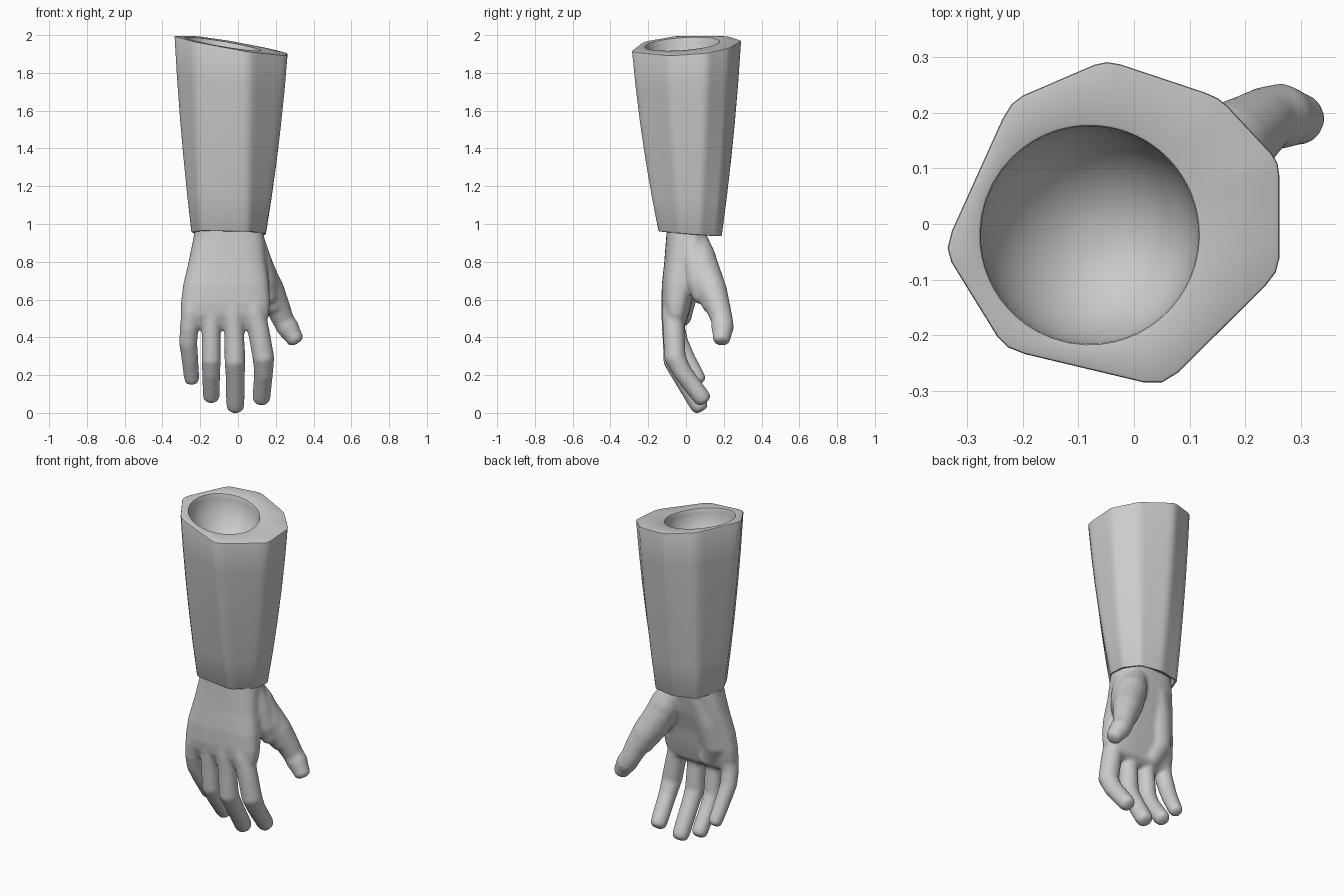
import bpy, bmesh, math
from mathutils import Vector

old = bpy.data.objects.get("Cube")
if old:
    bpy.data.objects.remove(old, do_unlink=True)

grey = bpy.data.materials.new("plain grey")
grey.use_nodes = True
colour = (0.6, 0.6, 0.6, 1)
grey.diffuse_color = colour
grey.node_tree.nodes["Principled BSDF"].inputs["Base Color"].default_value = colour


def make_object(name, bm):
    bmesh.ops.recalc_face_normals(bm, faces=bm.faces)
    mesh = bpy.data.meshes.new(name)
    bm.to_mesh(mesh)
    bm.free()
    mesh.materials.append(grey)
    obj = bpy.data.objects.new(name, mesh)
    bpy.context.collection.objects.link(obj)
    return obj


def loft(bm, rings):
    """Skin a list of equal-length point rings and close both ends."""
    loops = [[bm.verts.new(p) for p in ring] for ring in rings]
    for a, b in zip(loops, loops[1:]):
        for i in range(len(a)):
            j = (i + 1) % len(a)
            bm.faces.new((a[i], a[j], b[j], b[i]))
    bm.faces.new(loops[0])
    bm.faces.new(loops[-1])


# Forearm sleeve: irregular octagon with eased corners, flared, slanted top
TOP = [(-.343, -.046), (-.232, -.226), (.053, -.294), (.262, -.087),
       (.262, .112), (.154, .228), (-.05, .296), (-.222, .222)]
BOTTOM = [(-.25, .0), (-.2, -.114), (.05, -.15), (.145, -.03),
          (.147, .075), (.09, .165), (-.04, .191), (-.185, .155)]
STEPS = 8


def outline(points):
    out = []
    for i, p in enumerate(points):
        a, b = Vector(p), Vector(points[(i + 1) % len(points)])
        out += [a.lerp(b, k / STEPS) for k in range(STEPS)]
    n = len(out)
    return [out[i] / 2 + (out[i - 1] + out[(i + 1) % n]) / 4 for i in range(n)]


def top_z(x, y):
    return 1.942 - 0.17 * x + 0.07 * y


def bottom_z(x, y):
    return 0.95 - 0.02 * x - 0.08 * y


upper, lower = outline(TOP), outline(BOTTOM)
rings = []
for scale, lift in ((0.9, 0.04), (0.93, 0)):
    ring = []
    for p in lower:
        x, y = -.05 + (p.x + .05) * scale, .02 + (p.y - .02) * scale
        ring.append((x, y, bottom_z(x, y) + lift))
    rings.append(ring)
for t in (0, 0.2, 0.4, 0.6, 0.8, 1):
    flare = t + 0.4 * t * (1 - t)
    ring = []
    for a, b in zip(lower, upper):
        p = a.lerp(b, flare)
        z = bottom_z(*a) * (1 - t) + top_z(*b) * t
        ring.append((p.x, p.y, z))
    rings.append(ring)
# Round bowl sunk into the top
for k in range(12):
    angle = k / 12 * math.pi / 2
    radius, depth = .196 * math.cos(angle), .22 * math.sin(angle)
    ring = []
    for p in upper:
        a = math.atan2(p.y + .02, p.x + .08)
        x, y = -.08 + radius * math.cos(a), -.02 + radius * math.sin(a)
        ring.append((x, y, top_z(x, y) - depth))
    rings.append(ring)

bm = bmesh.new()
loft(bm, rings)
bmesh.ops.recalc_face_normals(bm, faces=bm.faces)
rims = [e for e in bm.edges if e.calc_face_angle(0) > 0.6]
bmesh.ops.bevel(bm, geom=rims, offset=0.006, segments=2, profile=0.5, affect='EDGES')
sleeve = make_object("forearm_sleeve", bm)
bpy.context.view_layer.objects.active = sleeve
sleeve.select_set(True)
bpy.ops.object.shade_smooth_by_angle(angle=math.radians(35))


# Hand: palm, fingers and thumb fused into one skin
def tube(bm, path, sides=16):
    """Round-ended limb through (x, y, z, radius) points."""
    pts = [Vector(p[:3]) for p in path]
    radii = [p[3] for p in path]
    first, last = (pts[0] - pts[1]).normalized(), (pts[-1] - pts[-2]).normalized()
    stations = [(pts[0] + first * radii[0] * .8, radii[0] * .4, -first)]
    for i, p in enumerate(pts):
        d = pts[min(i + 1, len(pts) - 1)] - pts[max(i - 1, 0)]
        stations.append((p, radii[i], d.normalized()))
    for along, size in ((.5, .95), (.8, .78), (.95, .4)):
        stations.append((pts[-1] + last * radii[-1] * along, radii[-1] * size, last))
    rings = []
    for c, r, d in stations:
        u = d.cross(Vector((0, 1, 0))).normalized()
        v = d.cross(u)
        rings.append([c + r * (u * math.cos(k * math.tau / sides) + v * math.sin(k * math.tau / sides))
                      for k in range(sides)])
    loft(bm, rings)


def slab(bm, sections, sides=32, power=0.72):
    """Rounded-box sections given as (z, x0, x1, y0, y1)."""
    rings = []
    for z, x0, x1, y0, y1 in sections:
        ring = []
        for k in range(sides):
            c, s = math.cos(k * math.tau / sides), math.sin(k * math.tau / sides)
            ring.append(((x0 + x1) / 2 + (x1 - x0) / 2 * math.copysign(abs(c) ** power, c),
                         (y0 + y1) / 2 + (y1 - y0) / 2 * math.copysign(abs(s) ** power, s), z))
        rings.append(ring)
    loft(bm, rings)


bm = bmesh.new()
slab(bm, [(1.02, -.225, .125, -.10, .11), (.93, -.235, .14, -.105, .11),
          (.8, -.262, .15, -.115, .085), (.68, -.29, .165, -.128, .05),
          (.58, -.303, .17, -.13, .03), (.52, -.303, .165, -.122, .015),
          (.47, -.285, .145, -.1, .0), (.445, -.26, .12, -.08, -.03)])
# Heel of the palm, thumb mound and the web beside the index finger
tube(bm, [(-.12, .015, .9, .09), (-.16, -.005, .75, .09), (-.185, -.03, .6, .085), (-.15, -.035, .53, .07)])
tube(bm, [(.03, .04, .93, .07), (.08, .07, .82, .09), (.135, .105, .69, .088), (.18, .145, .6, .072)])
tube(bm, [(.065, .02, .93, .07), (.105, .045, .8, .075), (.137, .068, .69, .07), (.15, .085, .64, .06)])

# Thumb
tube(bm, [(.1, .09, .77, .085), (.17, .14, .64, .08), (.215, .173, .55, .065),
          (.24, .191, .49, .058), (.265, .194, .45, .06), (.291, .19, .408, .049)])

# Four fingers, each running down from the back of the hand and bent at the middle knuckle
FINGERS = [
    [(.05, -.055, .68, .06), (.085, -.068, .53, .06), (.11, -.065, .43, .058), (.135, -.058, .29, .058),
     (.135, -.015, .21, .051), (.125, .077, .09, .048)],
    [(-.035, -.06, .68, .06), (-.026, -.073, .53, .06), (-.02, -.073, .42, .053), (-.016, -.064, .27, .056),
     (-.015, -.025, .2, .051), (-.014, .063, .05, .049)],
    [(-.12, -.055, .68, .058), (-.136, -.068, .53, .057), (-.142, -.067, .42, .05), (-.142, -.055, .28, .052),
     (-.142, -.018, .21, .048), (-.142, .062, .1, .046)],
    [(-.21, -.055, .68, .056), (-.246, -.062, .53, .055), (-.259, -.055, .45, .05), (-.264, -.034, .37, .048),
     (-.255, .004, .29, .045), (-.246, .06, .19, .041)],
]
for path in FINGERS:
    tube(bm, path)

hand = make_object("hand", bm)
fuse = hand.modifiers.new("fuse", 'REMESH')
fuse.mode = 'VOXEL'
fuse.voxel_size = 0.009
fuse.use_smooth_shade = True
relax = hand.modifiers.new("relax", 'SMOOTH')
relax.factor = 0.5
relax.iterations = 11
